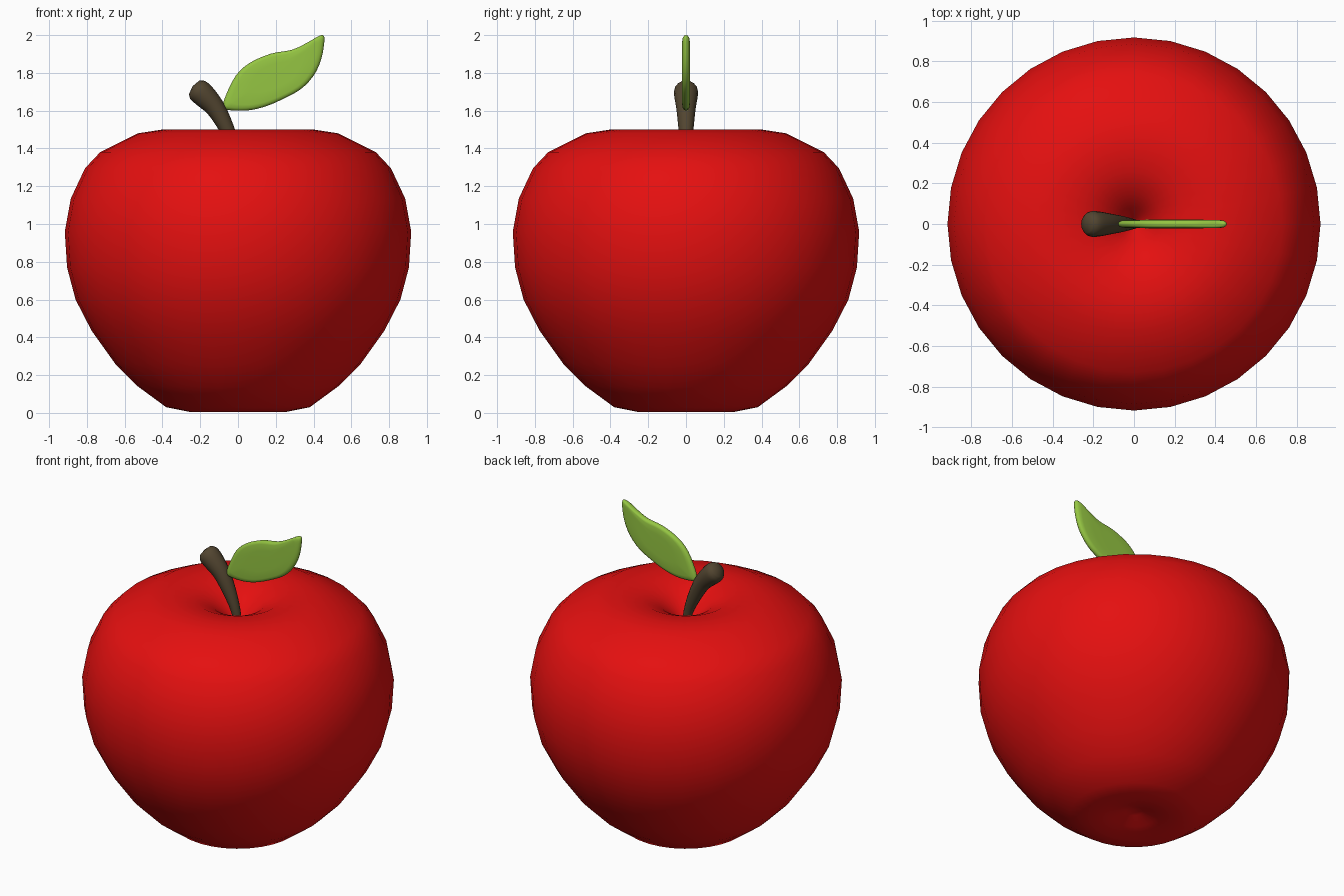
import bpy, bmesh, math
from mathutils import Vector

cube = bpy.data.objects.get("Cube")
if cube:
    bpy.data.objects.remove(cube, do_unlink=True)


def material(name, rgb):
    mat = bpy.data.materials.new(name)
    mat.use_nodes = True
    mat.diffuse_color = (*rgb, 1)
    bsdf = mat.node_tree.nodes["Principled BSDF"]
    bsdf.inputs["Base Color"].default_value = (*rgb, 1)
    bsdf.inputs["Roughness"].default_value = 0.6
    return mat


def spline(points, steps, closed=False):
    """Smooth curve through points of any dimension."""
    pts = [Vector(p) for p in points]
    n = len(pts)
    pick = (lambda i: pts[i % n]) if closed else (lambda i: pts[max(0, min(n - 1, i))])
    out = []
    for i in range(n if closed else n - 1):
        a, b, c, d = (pick(i + k) for k in (-1, 0, 1, 2))
        for s in range(steps):
            t = s / steps
            out.append(b + (c - a) * t / 2 + (a - b * 2.5 + c * 2 - d / 2) * t * t
                       + ((b - c) * 3 + d - a) * t ** 3 / 2)
    if not closed:
        out.append(pts[-1])
    return out


def loft(name, start, rings, end, mat):
    """Skin rings of equal length, closing both ends with a fan to a point."""
    bm = bmesh.new()
    loops = [[bm.verts.new(p) for p in ring] for ring in rings]
    n = len(loops[0])
    tips = bm.verts.new(start), bm.verts.new(end)
    for i in range(n):
        j = (i + 1) % n
        bm.faces.new((tips[0], loops[0][j], loops[0][i]))
        bm.faces.new((tips[1], loops[-1][i], loops[-1][j]))
        for lo, hi in zip(loops, loops[1:]):
            bm.faces.new((lo[i], lo[j], hi[j], hi[i]))
    bmesh.ops.recalc_face_normals(bm, faces=bm.faces)
    for face in bm.faces:
        face.smooth = True
    mesh = bpy.data.meshes.new(name)
    bm.to_mesh(mesh)
    bm.free()
    mesh.materials.append(mat)
    obj = bpy.data.objects.new(name, mesh)
    bpy.context.collection.objects.link(obj)
    return obj


def circle(centre, u, v, radius, count):
    angles = [math.tau * i / count for i in range(count)]
    return [centre + (u * math.cos(a) + v * math.sin(a)) * radius for a in angles]


X, Y, Z = Vector((1, 0, 0)), Vector((0, 1, 0)), Vector((0, 0, 1))
red = material("apple red", (0.78, 0.005, 0.005))
brown = material("stem brown", (0.085, 0.06, 0.03))
green = material("leaf green", (0.30, 0.56, 0.055))

# Fruit body: turned profile with a shallow dimple below and a deeper one on top
profile = [(.05, .055), (.13, .025), (.25, .004), (.38, .03), (.53, .14), (.65, .26),
           (.775, .435), (.86, .60), (.905, .77), (.917, .96), (.885, 1.135),
           (.81, 1.295), (.73, 1.38), (.53, 1.48), (.40, 1.5), (.26, 1.485),
           (.15, 1.435), (.08, 1.37), (.03, 1.31)]
loft("apple_body", Z * .065, [circle(Z * z, X, Y, r, 32) for r, z in profile],
     Z * 1.28, red)

# Stem: tapered tube bending to the side and swelling at its rounded end (x, z, radius)
path = spline([(.005, 1.27, .022), (-.015, 1.39, .028), (-.06, 1.505, .04),
               (-.117, 1.61, .051), (-.175, 1.675, .062), (-.212, 1.708, .062),
               (-.232, 1.724, .045)], 3)
rings = []
for i, p in enumerate(path):
    step = path[min(i + 1, len(path) - 1)] - path[max(i - 1, 0)]
    side = Vector((step.y, 0, -step.x)).normalized()
    rings.append(circle(Vector((p.x, 0, p.y)), side, Y, p.z, 16))
loft("stem", (.005, 0, 1.265), rings, (-.24, 0, 1.73), brown)

# Leaf: thin upright blade with a rounded rim (outline in x, z)
outline = spline([(-.08, 1.625), (-.063, 1.685), (-.012, 1.785), (.062, 1.853),
                  (.175, 1.902), (.285, 1.922), (.37, 1.962), (.425, 1.994),
                  (.452, 1.998), (.457, 1.965), (.44, 1.87), (.40, 1.785),
                  (.33, 1.712), (.22, 1.653), (.125, 1.616), (.035, 1.60),
                  (-.06, 1.605)], 3, closed=True)
middle = sum(outline, Vector((0, 0))) / len(outline)
half = [(.5, .021), (.84, .02), (.93, .017), (.98, .01)]
rim = half + [(1, 0)] + [(s, -y) for s, y in reversed(half)]
rings = []
for scale, y in rim:
    flat = [middle + (p - middle) * scale for p in outline]
    rings.append([(p.x, y, p.y) for p in flat])
loft("leaf", (middle.x, .021, middle.y), rings, (middle.x, -.021, middle.y), green)
